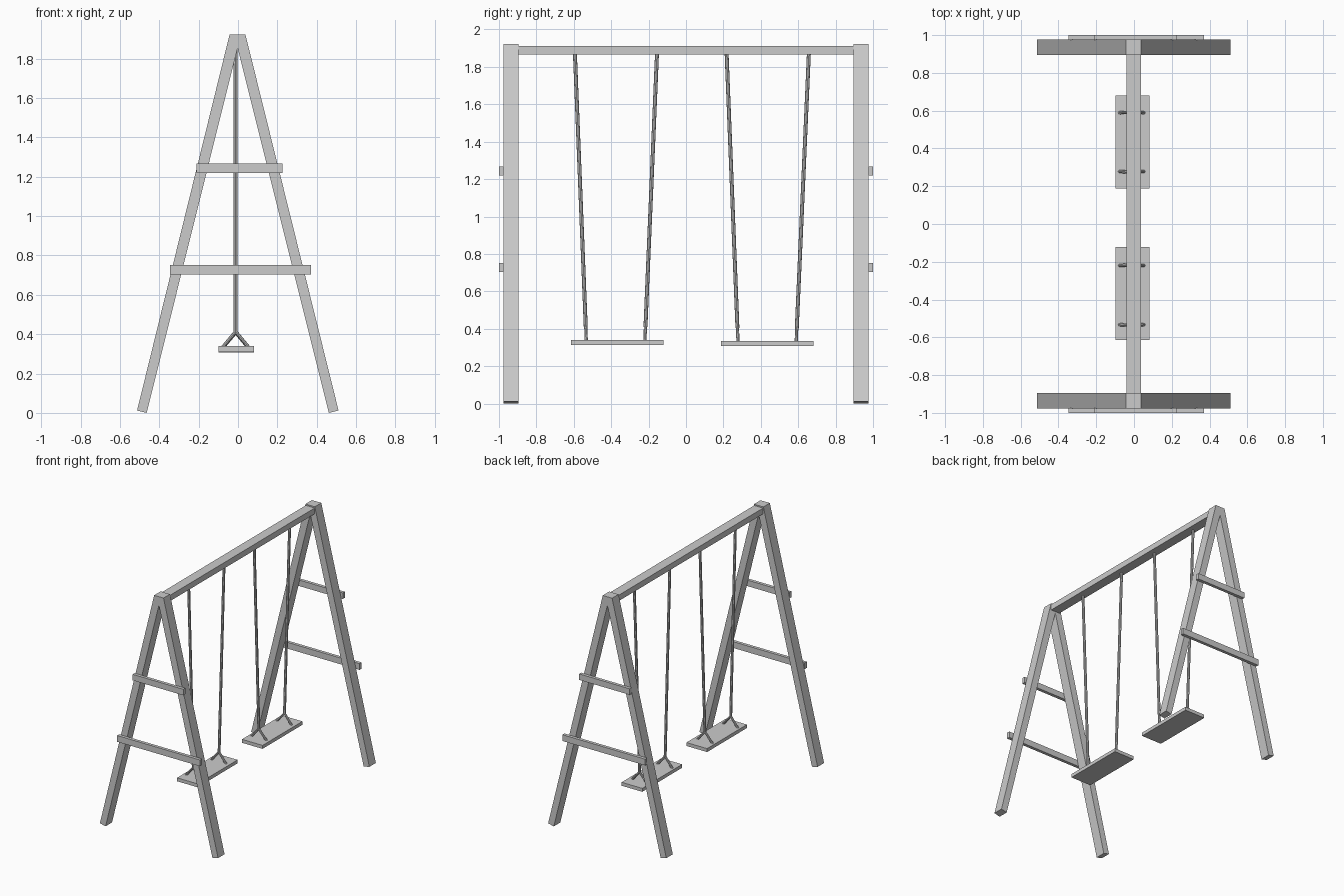
import bpy, bmesh
from mathutils import Vector

if "Cube" in bpy.data.objects:
    bpy.data.objects.remove(bpy.data.objects["Cube"])


def box(name, lo, hi):
    lo, hi = Vector(lo), Vector(hi)
    bpy.ops.mesh.primitive_cube_add(size=1, location=(lo + hi) / 2)
    ob = bpy.context.object
    ob.name = name
    ob.scale = hi - lo
    bpy.ops.object.transform_apply(location=False, rotation=False, scale=True)
    return ob


def rod(name, a, b, r, sides=8):
    a, b = Vector(a), Vector(b)
    d = b - a
    bpy.ops.mesh.primitive_cylinder_add(vertices=sides, radius=r, depth=d.length,
                                        location=(a + b) / 2)
    ob = bpy.context.object
    ob.name = name
    ob.rotation_euler = d.to_track_quat('Z', 'Y').to_euler()
    bpy.ops.object.shade_smooth_by_angle()
    return ob


def extrude_y(name, profile, y0, y1):
    bm = bmesh.new()
    face = bm.faces.new([bm.verts.new((x, y0, z)) for x, z in profile])
    res = bmesh.ops.extrude_face_region(bm, geom=[face])
    verts = [v for v in res['geom'] if isinstance(v, bmesh.types.BMVert)]
    bmesh.ops.translate(bm, verts=verts, vec=(0, y1 - y0, 0))
    bmesh.ops.recalc_face_normals(bm, faces=bm.faces)
    me = bpy.data.meshes.new(name)
    bm.to_mesh(me)
    bm.free()
    ob = bpy.data.objects.new(name, me)
    bpy.context.collection.objects.link(ob)
    return ob


# A-shaped end frames with two outer crossbars each
a_shape = [(-0.513, 0.012), (-0.464, 0), (-0.002, 1.855), (0.462, 0),
           (0.511, 0.012), (0.038, 1.922), (-0.043, 1.922)]
for side, s in (("front", -1), ("back", 1)):
    extrude_y(side + "_legs", a_shape, s * 0.896, s * 0.976)
    y0, y1 = sorted((s * 0.975, s * 1.0))
    box(side + "_upper_crossbar", (-0.212, y0, 1.22), (0.226, y1, 1.267))
    box(side + "_lower_crossbar", (-0.346, y0, 0.703), (0.371, y1, 0.752))

# Top beam
box("top_beam", (-0.04, -0.9, 1.866), (0.037, 0.9, 1.912))

# Swings: seat, two slanted ropes, each split into a fork at the seat
RX = -0.012
swings = [("front", -0.614, -0.121, 0.313, ((-0.594, -0.533), (-0.155, -0.220))),
          ("back", 0.188, 0.681, 0.308, ((0.217, 0.278), (0.657, 0.589)))]
for name, y0, y1, z, ropes in swings:
    box(name + "_seat", (-0.098, y0, z), (0.081, y1, z + 0.027))
    for i, (top_y, low_y) in enumerate(ropes, 1):
        zf = z + 0.1
        fork_y = low_y + (top_y - low_y) * 0.05
        rod(f"{name}_rope_{i}", (RX, top_y, 1.875), (RX, fork_y, zf - 0.004), 0.0105)
        for tag, dx in (("left", -0.067), ("right", 0.067)):
            rod(f"{name}_rope_{i}_{tag}_fork", (RX, fork_y, zf),
                (RX + dx, low_y, z + 0.02), 0.0085)
